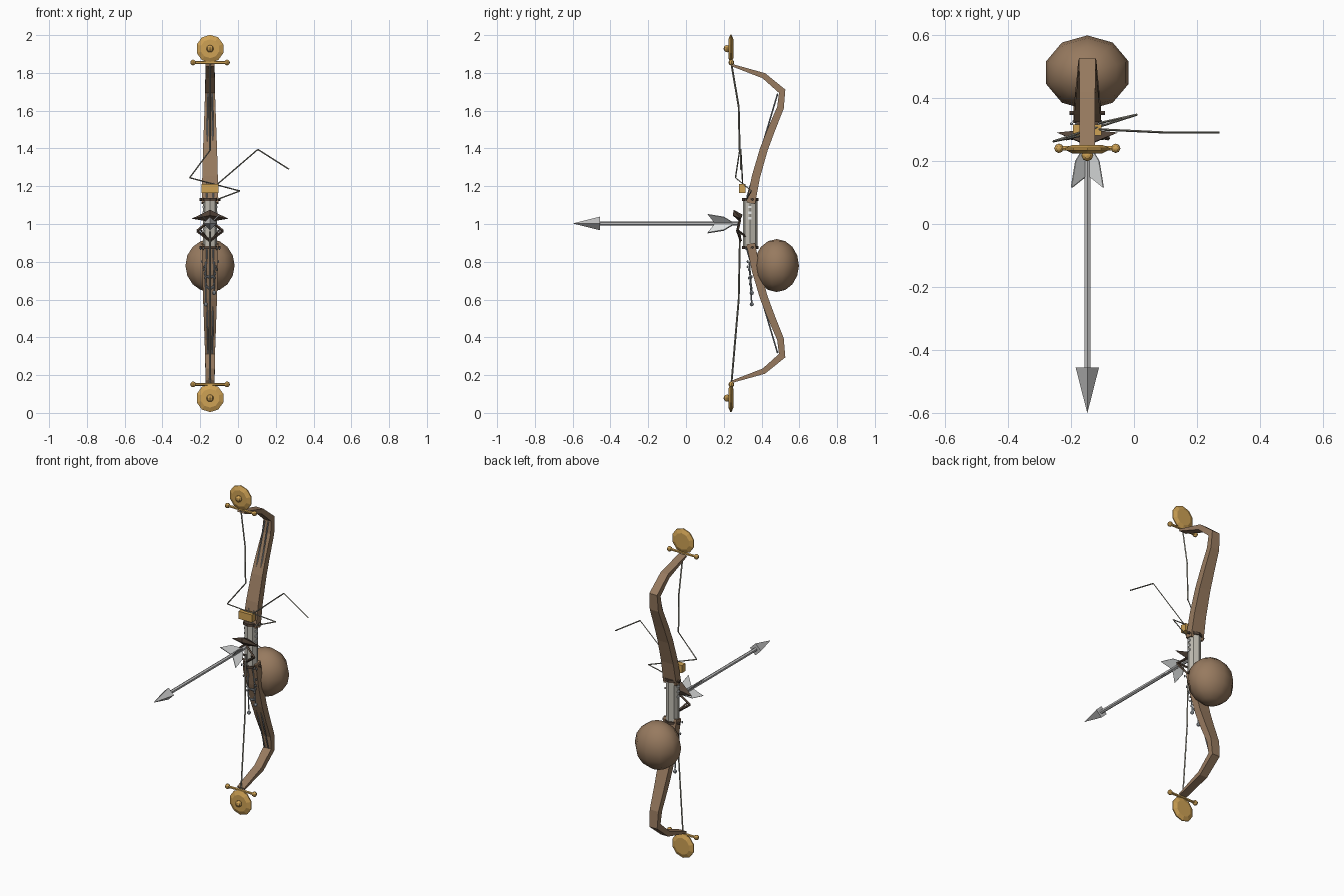
import bpy, bmesh, math
from mathutils import Vector, Matrix

if "Cube" in bpy.data.objects:
    bpy.data.objects.remove(bpy.data.objects["Cube"])

CX, CZ = -0.148, 1.003


def mat(name, r, g, b):
    m = bpy.data.materials.new(name)
    m.diffuse_color = (r, g, b, 1)
    m.use_nodes = True
    m.node_tree.nodes["Principled BSDF"].inputs["Base Color"].default_value = m.diffuse_color
    return m


WOOD = mat("brown wood", .31, .195, .115)
GOLD = mat("gold", .62, .36, .09)
GRIP = mat("pale grip", .52, .50, .44)
STEEL = mat("steel", .52, .52, .52)
FEATHER = mat("pale feather", .80, .82, .82)
DARK = mat("dark brown", .09, .06, .042)
STRING = mat("string", .30, .29, .24)
WIRE = mat("grey wire", .33, .36, .39)


def finish(name, bm, m, smooth=False):
    bmesh.ops.recalc_face_normals(bm, faces=bm.faces)
    me = bpy.data.meshes.new(name)
    bm.to_mesh(me)
    bm.free()
    me.materials.append(m)
    for p in me.polygons:
        p.use_smooth = smooth
    o = bpy.data.objects.new(name, me)
    bpy.context.collection.objects.link(o)
    return o


def box(name, c, s, m):
    bm = bmesh.new()
    bmesh.ops.create_cube(bm, size=1, matrix=Matrix.Translation(c) @ Matrix.Diagonal((*s, 1)))
    return finish(name, bm, m)


def ball(name, c, r, m, u=8, v=6, smooth=False):
    bm = bmesh.new()
    bmesh.ops.create_uvsphere(bm, u_segments=u, v_segments=v, radius=1,
                              matrix=Matrix.Translation(c) @ Matrix.Diagonal((*r, 1)))
    return finish(name, bm, m, smooth)


def rods(name, pts, r, m, sides=6, closed=False):
    """Straight rods through a list of points."""
    bm = bmesh.new()
    pts = [Vector(p) for p in pts]
    if closed:
        pts.append(pts[0])
    for a, b in zip(pts, pts[1:]):
        q = (b - a).to_track_quat('Z', 'Y').to_matrix().to_4x4()
        bmesh.ops.create_cone(bm, cap_ends=True, segments=sides, radius1=r, radius2=r,
                              depth=(b - a).length, matrix=Matrix.Translation((a + b) / 2) @ q)
    return finish(name, bm, m)


def solid(name, verts, faces, m):
    bm = bmesh.new()
    vs = [bm.verts.new(v) for v in verts]
    for f in faces:
        bm.faces.new([vs[i] for i in f])
    return finish(name, bm, m)


def lathe_y(name, prof, cx, cz, sides, m):
    """Revolve a (radius, y) profile around a y axis."""
    bm = bmesh.new()
    rings = []
    for r, y in prof:
        rings.append([bm.verts.new((cx + r * math.sin(2 * math.pi * i / sides), y,
                                    cz + r * math.cos(2 * math.pi * i / sides))) for i in range(sides)])
    for a, b in zip(rings, rings[1:]):
        for i in range(sides):
            j = (i + 1) % sides
            bm.faces.new((a[i], a[j], b[j], b[i]))
    bm.faces.new(rings[0])
    bm.faces.new(rings[-1])
    return finish(name, bm, m)


# limb centre line: y, z, width, thickness
LIMB = [(.24, 1.842, .048, .012), (.412, 1.785, .05, .03), (.509, 1.703, .052, .038), (.50, 1.615, .058, .036),
        (.452, 1.50, .066, .04), (.412, 1.395, .074, .042), (.37, 1.25, .082, .044), (.343, 1.11, .088, .046)]

for side, s in (("upper", 1), ("lower", -1)):
    def Z(z):
        return CZ + s * (z - CZ)

    # curved limb
    bm = bmesh.new()
    rings = []
    for i, (y, z, w, t) in enumerate(LIMB):
        a, b = LIMB[max(i - 1, 0)], LIMB[min(i + 1, len(LIMB) - 1)]
        d = Vector((b[0] - a[0], b[1] - a[1])).normalized()
        n = Vector((-d.y, d.x)) * t / 2
        rings.append([bm.verts.new((CX + kx * w / 2, y + k * n.x, Z(z + k * n.y)))
                      for kx, k in ((-1, -1), (1, -1), (1, 1), (-1, 1))])
    for a, b in zip(rings, rings[1:]):
        for i in range(4):
            j = (i + 1) % 4
            bm.faces.new((a[i], a[j], b[j], b[i]))
    bm.faces.new(rings[0])
    bm.faces.new(rings[-1])
    finish(side + "_limb", bm, WOOD)

    # taut wires on the belly of the limb
    for k in (-1, 1):
        rods(side + "_limb_wire", [(CX + k * .012, .485, Z(1.69)), (CX + k * .018, .322, Z(1.14))], .004, WIRE, 4)

    # gold end disc, knob and crossbar
    dz = Z(1.928)
    lathe_y(side + "_disc", [(.05, .224), (.074, .235), (.074, .241), (.05, .251)], CX, dz, 10, GOLD)
    ball(side + "_disc_knob", (CX, .218, dz), (.019, .019, .019), GOLD)
    rods(side + "_crossbar", [(CX - .09, .24, Z(1.855)), (CX + .09, .24, Z(1.855))], .008, GOLD)
    for k in (-1, 1):
        ball(side + "_crossbar_ball", (CX + k * .09, .24, Z(1.855)), (.015, .015, .015), GOLD)

    # collar on the grip
    rods(side + "_collar", [(CX, .341, Z(1.122)), (CX, .341, Z(1.138))], .044, DARK, 8)
    for k in (-1, 1):
        rods(side + "_collar_bolt", [(CX + k * .035, .352, Z(1.13)), (CX + k * .056, .352, Z(1.13))], .008, DARK)

# grip with side studs
rods("grip", [(CX, .34, .88), (CX, .34, 1.126)], .038, GRIP, 8)
for k in (-1, 1):
    for z in (1.03, 1.06, 1.09):
        box("grip_stud", (CX + k * .036, .338, z), (.008, .02, .012), FEATHER)

# bow string: intact lower part, upper part and broken loose ends
rods("lower_string", [(CX, .24, .15), (CX, .279, .6), (CX, .286, .96)], .005, STRING, 4)
rods("upper_string", [(CX, .24, 1.85), (CX, .279, 1.62), (CX, .284, 1.39)], .005, STRING, 4)
rods("loose_string_left", [(CX, .284, 1.39), (-.256, .262, 1.245), (.01, .347, 1.175), (-.11, .32, 1.13)],
     .0035, STRING, 4)
rods("loose_string_right", [(-.11, .30, 1.21), (.105, .29, 1.395), (.27, .29, 1.29)], .0035, STRING, 4)

# gold sight block
box("sight_block", (CX, .298, 1.188), (.09, .036, .046), GOLD)

# round pouch behind the lower limb
ball("pouch", (CX, .48, .78), (.137, .118, .14), WOOD, 10, 8, True)

# arrow
rods("arrow_shaft", [(CX, -.46, CZ), (CX, .28, CZ)], .011, STEEL, 6)
solid("arrow_head", [(CX, -.6, CZ), (CX - .037, -.455, CZ), (CX, -.455, CZ + .036), (CX + .037, -.455, CZ),
                     (CX, -.455, CZ - .036)],
      [(0, 1, 2), (0, 2, 3), (0, 3, 4), (0, 4, 1), (1, 2, 3, 4)], STEEL)
for kx in (-1, 1):
    for kz in (-1, 1):
        def P(r, y):
            return (CX + kx * r, y, CZ + kz * r)
        v = solid("arrow_feather", [P(.006, .15), P(.05, .115), P(.036, .20), P(.006, .25)], [(0, 1, 2, 3)], FEATHER)
        v.modifiers.new("thickness", 'SOLIDIFY').thickness = .004

# winged arrow rest and its diamond frame
solid("rest_wing", [(CX - .097, .29, 1.028), (CX + .097, .29, 1.028), (CX, .252, 1.075), (CX, .30, 1.05),
                    (CX, .248, 1.045), (CX, .285, 1.012)],
      [(0, 2, 4), (0, 4, 5), (0, 5, 3), (0, 3, 2), (1, 4, 2), (1, 5, 4), (1, 3, 5), (1, 2, 3)], DARK)
rods("rest_frame", [(CX - .068, .272, .963), (CX, .29, .912), (CX + .068, .272, .963), (CX, .285, 1.02)],
     .007, DARK, 4, closed=True)
for k in (-1, 1):
    rods("rest_arm", [(CX + k * .05, .27, .97), (CX + k * .02, .32, .93)], .006, DARK, 4)

# hanging chains with beads
for n, (hw, depth) in enumerate(((.05, .15), (.035, .21))):
    for i in range(15):
        t = i / 14 * 2 - 1
        ball("chain_link", (CX + hw * t, .318 + .03 * (1 - t * t), .87 - depth * (1 - t ** 4)),
             (.005, .005, .008), WIRE, 6, 4, True)
for k, z in ((-1, .575), (1, .635)):
    rods("chain_drop", [(CX + k * .022, .335, .80), (CX + k * .022, .348, z)], .004, WIRE, 4)
    ball("chain_bead", (CX + k * .022, .348, z), (.011, .011, .011), WIRE)
